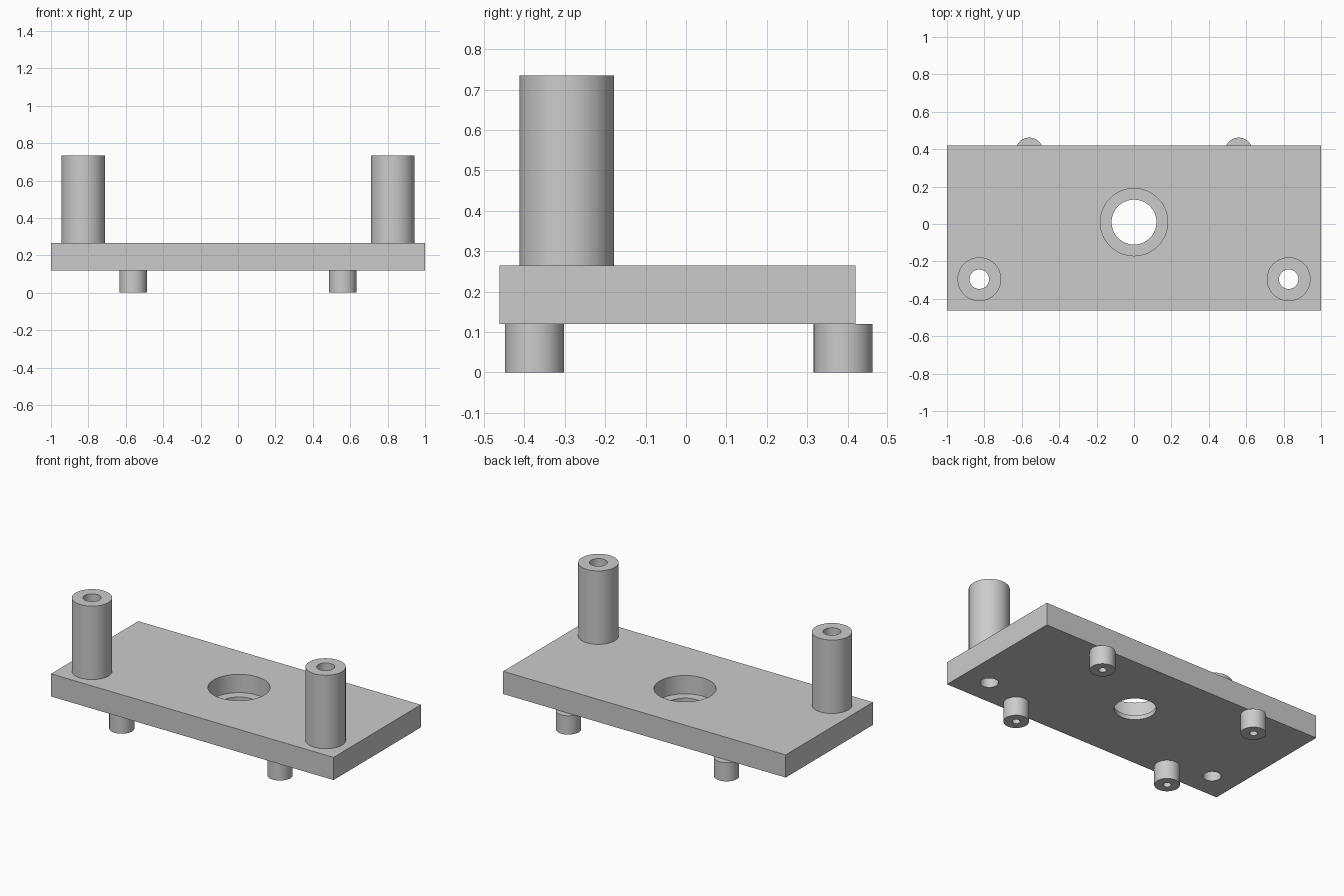
import bpy, bmesh, math
from mathutils import Matrix, Vector

cube = bpy.data.objects.get("Cube")
if cube:
    bpy.data.objects.remove(cube, do_unlink=True)

grey = bpy.data.materials.new("plain grey")
grey.use_nodes = True
grey.diffuse_color = (0.6, 0.6, 0.6, 1)
grey.node_tree.nodes["Principled BSDF"].inputs["Base Color"].default_value = (0.6, 0.6, 0.6, 1)

PLATE_BOTTOM, PLATE_TOP = 0.12, 0.265
POST_X, POST_Y, POST_TOP = 0.827, -0.295, 0.735
POST_R, POST_HOLE = 0.117, 0.052
FOOT_X, FOOT_R, FOOT_HOLE = 0.56, 0.073, 0.023
SEGMENTS = 64


def finish(name, bm, location=(0, 0, 0)):
    bmesh.ops.recalc_face_normals(bm, faces=bm.faces)
    mesh = bpy.data.meshes.new(name)
    bm.to_mesh(mesh)
    bm.free()
    mesh.materials.append(grey)
    obj = bpy.data.objects.new(name, mesh)
    obj.location = location
    bpy.context.collection.objects.link(obj)
    return obj


def lathe(name, profile, location):
    """Turn a closed (radius, z) profile around the vertical axis."""
    bm = bmesh.new()
    verts = [bm.verts.new((r, 0, z)) for r, z in profile]
    edges = [bm.edges.new((a, b)) for a, b in zip(verts, verts[1:] + verts[:1])
             if a.co.x > 0 or b.co.x > 0]
    bmesh.ops.spin(bm, geom=verts + edges, cent=(0, 0, 0), axis=(0, 0, 1),
                   angle=math.tau, steps=SEGMENTS)
    bmesh.ops.remove_doubles(bm, verts=bm.verts, dist=1e-5)
    return finish(name, bm, location)


def select_only(obj):
    bpy.ops.object.select_all(action='DESELECT')
    obj.select_set(True)
    bpy.context.view_layer.objects.active = obj


def smooth(obj):
    select_only(obj)
    bpy.ops.object.shade_smooth_by_angle(angle=math.radians(30))


# Base plate
bm = bmesh.new()
bmesh.ops.create_cube(bm, size=1, matrix=Matrix.Translation(
    Vector((0, -0.021, (PLATE_BOTTOM + PLATE_TOP) / 2)))
    @ Matrix.Diagonal((2, 0.882, PLATE_TOP - PLATE_BOTTOM, 1)))
plate = finish("base_plate", bm)

# Counterbored centre hole and the two holes that continue the posts
lo, hi, ledge = PLATE_BOTTOM - 0.1, PLATE_TOP + 0.1, 0.148
cutters = [lathe("centre_hole_cutter",
                 [(0, lo), (0.12, lo), (0.12, ledge), (0.18, ledge), (0.18, hi), (0, hi)],
                 (0, 0.01, 0))]
for side in (-1, 1):
    cutters.append(lathe("post_hole_cutter",
                         [(0, lo), (POST_HOLE, lo), (POST_HOLE, hi), (0, hi)],
                         (side * POST_X, POST_Y, 0)))
for cutter in cutters:
    cutter.hide_render = True
    mod = plate.modifiers.new("hole", 'BOOLEAN')
    mod.operation, mod.solver, mod.object = 'DIFFERENCE', 'EXACT', cutter
    select_only(plate)
    bpy.ops.object.modifier_apply(modifier=mod.name)
    bpy.data.objects.remove(cutter, do_unlink=True)
smooth(plate)

for side, label in ((-1, "right"), (1, "left")):
    # Tall hollow posts
    smooth(lathe(f"post_{label}",
                 [(POST_HOLE, PLATE_TOP), (POST_R, PLATE_TOP),
                  (POST_R, POST_TOP), (POST_HOLE, POST_TOP)],
                 (side * POST_X, POST_Y, 0)))
    # Short feet with blind screw holes
    for y, end in ((-0.375, "front"), (0.389, "back")):
        top = PLATE_BOTTOM
        smooth(lathe(f"foot_{end}_{label}",
                     [(0, top), (FOOT_R, top), (FOOT_R, 0), (FOOT_HOLE, 0),
                      (FOOT_HOLE, top - 0.01), (0, top - 0.01)],
                     (side * FOOT_X, y, 0)))
